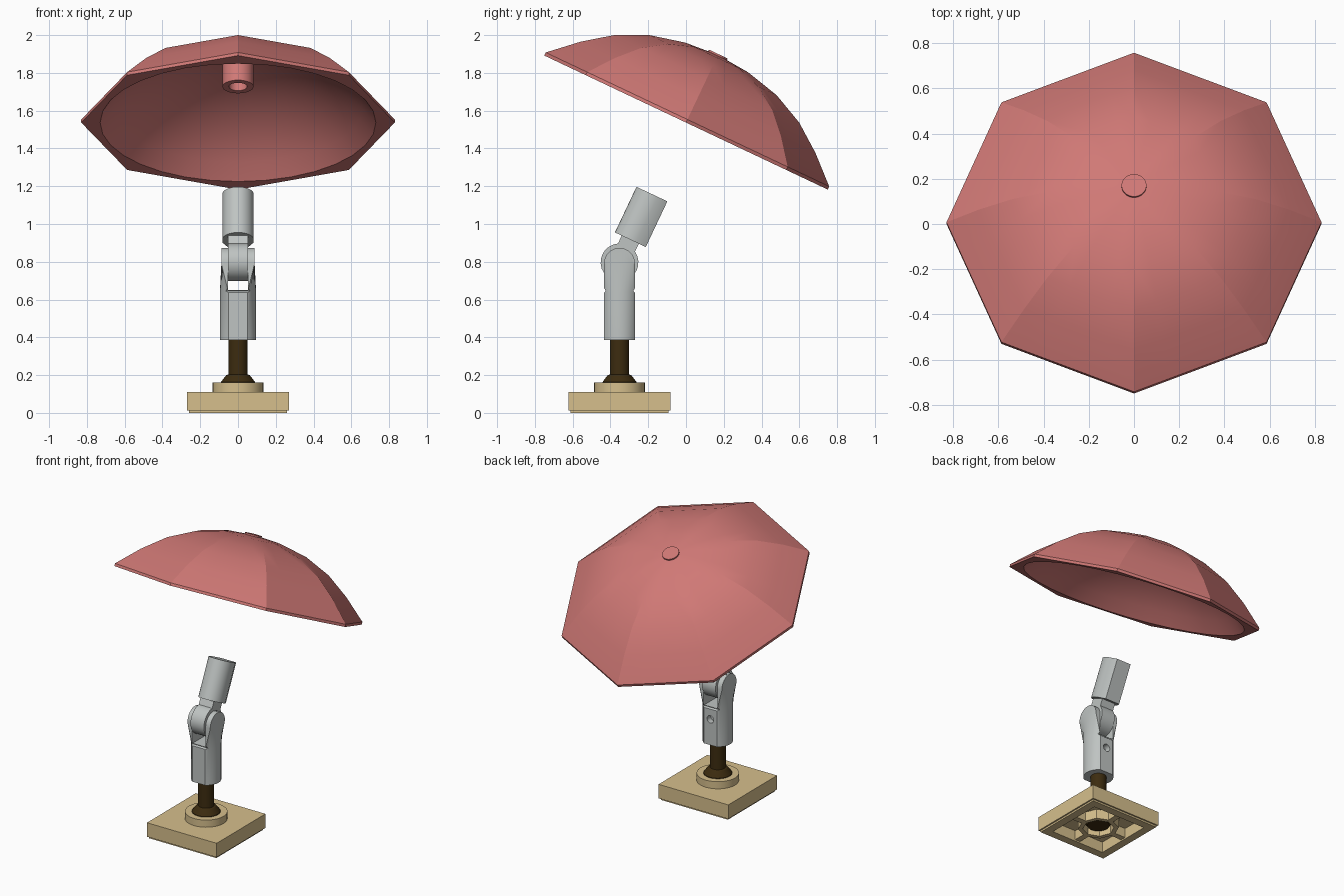
import bpy, bmesh, math

if "Cube" in bpy.data.objects:
    bpy.data.objects.remove(bpy.data.objects["Cube"], do_unlink=True)


def material(name, rgb):
    m = bpy.data.materials.new(name)
    m.use_nodes = True
    m.diffuse_color = (*rgb, 1)
    m.node_tree.nodes["Principled BSDF"].inputs["Base Color"].default_value = (*rgb, 1)
    return m


RED = material("faded red", (0.63, 0.19, 0.18))
GREY = material("light grey", (0.52, 0.55, 0.54))
TAN = material("tan", (0.67, 0.52, 0.265))
BROWN = material("dark brown", (0.046, 0.025, 0.005))

TILT = -math.radians(25.3)
POLE_Y = -0.352


def loft(name, rings, mat, loc=(0, 0, 0), tilt=0, angle=30, loop=False):
    """Skin equal-sized rings of points; cap the ends, or join last ring to first."""
    bm = bmesh.new()
    rows = [[bm.verts.new(p) for p in ring] for ring in rings]
    n = len(rows[0])
    pairs = list(zip(rows, rows[1:])) + ([(rows[-1], rows[0])] if loop else [])
    for a, b in pairs:
        for i in range(n):
            j = (i + 1) % n
            bm.faces.new((a[i], a[j], b[j], b[i]))
    if not loop:
        bm.faces.new(rows[0])
        bm.faces.new(rows[-1])
    bmesh.ops.recalc_face_normals(bm, faces=bm.faces)
    mesh = bpy.data.meshes.new(name)
    bm.to_mesh(mesh)
    bm.free()
    ob = bpy.data.objects.new(name, mesh)
    bpy.context.collection.objects.link(ob)
    ob.location, ob.rotation_euler.x = loc, tilt
    mesh.materials.append(mat)
    smooth(ob, angle)
    return ob


def smooth(ob, angle):
    bpy.ops.object.select_all(action="DESELECT")
    ob.select_set(True)
    bpy.context.view_layer.objects.active = ob
    bpy.ops.object.shade_smooth_by_angle(angle=math.radians(angle))


def lathe(name, profile, mat, n=32, **kw):
    rings = [[(r * math.cos(t), r * math.sin(t), z)
              for t in (math.tau * i / n for i in range(n))] for r, z in profile]
    return loft(name, rings, mat, **kw)


def prism(name, pts, lo, hi, mat, axis="z", **kw):
    place = (lambda a, b, h: (a, b, h)) if axis == "z" else (lambda a, b, h: (h, a, b))
    return loft(name, [[place(a, b, h) for a, b in pts] for h in (lo, hi)], mat, **kw)


def square(s, t=None):
    t = t or s
    return [(-s, -t), (s, -t), (s, t), (-s, t)]


def arc(r, start, end, n, cx=0, cy=0):
    steps = [math.radians(start + (end - start) * i / n) for i in range(n + 1)]
    return [(cx + r * math.cos(t), cy + r * math.sin(t)) for t in steps]


def boolean(ob, cutter, operation):
    """Apply a boolean and discard the cutter."""
    mod = ob.modifiers.new("cut", "BOOLEAN")
    mod.operation, mod.solver, mod.object = operation, "EXACT", cutter
    bpy.context.view_layer.update()
    new = bpy.data.meshes.new_from_object(ob.evaluated_get(bpy.context.evaluated_depsgraph_get()))
    ob.modifiers.clear()
    ob.data = new
    bpy.data.objects.remove(cutter, do_unlink=True)
    smooth(ob, 30)


# Canopy: octagonal outside, round hollow inside
def canopy_ring(r, z, octagonal, n=32):
    ring = []
    for i in range(n):
        t = math.tau * i / n
        k = 1
        if octagonal:
            k = math.cos(math.pi / 8) / math.cos(t % (math.pi / 4) - math.pi / 8)
        ring.append((r * k * math.cos(t), r * k * math.sin(t), z))
    return ring


outer = [(0.01, 0.395), (0.185, 0.381), (0.372, 0.336), (0.542, 0.256),
         (0.688, 0.148), (0.83, 0.018), (0.83, 0)]
RIM, DEPTH = 0.73, 0.35
bowl = (RIM ** 2 + DEPTH ** 2) / (2 * DEPTH)
inner = [(RIM * k, math.sqrt(bowl ** 2 - (RIM * k) ** 2) - bowl + DEPTH)
         for k in (1 - i / 10.2 for i in range(11))]
rings = [canopy_ring(r, z, True) for r, z in outer] + [canopy_ring(r, z, False) for r, z in inner]
canopy_at = dict(loc=(0, 0, 1.537), tilt=TILT)
loft("canopy", rings, RED, angle=16, **canopy_at)
lathe("canopy_cap", [(0.055, 0.37), (0.055, 0.401)], RED, **canopy_at)
lathe("canopy_socket", [(0.082, 0.36), (0.082, 0.21), (0.048, 0.21), (0.048, 0.33)], RED, **canopy_at)

# Lower pole clip: round column with flat front and back, widening into a squared fork
DEEP = 0.082
half = math.degrees(math.asin(DEEP / 0.096))
column = arc(0.096, -half, half, 10) + arc(0.096, 180 - half, 180 + half, 10)
fork = [(math.copysign(0.088, x), y) for x, y in column]
levels = ((column, 0.385), (column, 0.64), (fork, 0.79), (fork, 0.9))
pole_at = dict(loc=(0, POLE_Y, 0))
clip = loft("pole_clip", [[(x, y, z) for x, y in pts] for pts, z in levels], GREY, **pole_at)
side = [(-0.09, 0.37), (0.09, 0.37), (0.09, 0.63), (0.072, 0.645), (0.0815, 0.66)]
side += arc(0.0815, 0, 180, 16, cy=0.792) + [(-0.0815, 0.66), (-0.072, 0.645), (-0.09, 0.63)]
boolean(clip, prism("side_cutter", side, -0.2, 0.2, GREY, axis="x", **pole_at), "INTERSECT")
boolean(clip, prism("slot_cutter", square(0.053, 0.2), 0.65, 1, GREY, **pole_at), "DIFFERENCE")
hole = lathe("hole_cutter", [(0.026, -0.04), (0.026, 0.04)], GREY, n=20,
             loc=(0, POLE_Y + DEEP, 0.565), tilt=math.pi / 2)
boolean(clip, hole, "DIFFERENCE")

# Tilting upper pole: knuckle, neck and head
arm_at = dict(loc=(0, POLE_Y, 0.797), tilt=TILT)
prism("hinge_knuckle", arc(0.1, 0, 345, 23), -0.052, 0.052, GREY, axis="x", **arm_at)
prism("hinge_neck", square(0.052, 0.05), 0.05, 0.16, GREY, **arm_at)
head = [(0.055, 0.091), (-0.055, 0.091), (-0.083, 0.035)]
head += [(x, y * 1.08) for x, y in arc(0.083, 180, 360, 16)] + [(0.083, 0.035)]
prism("pole_head", head, 0.133, 0.4, GREY, **arm_at)

# Brown post with flared foot
lathe("post", [(0.07, 0.03), (0.09, 0.06), (0.09, 0.163), (0.078, 0.18),
               (0.062, 0.2), (0.051, 0.204), (0.051, 0.39)], BROWN, **pole_at)

# Base: collar, square plate with hollow underside, and stepped lip
lathe("base_collar", [(0.135, 0.1), (0.135, 0.16), (0.092, 0.16), (0.092, 0.1)],
      TAN, loop=True, **pole_at)
steps = [(0.26, 0), (0.26, 0.012), (0.27, 0.012), (0.27, 0.11), (0.01, 0.11),
         (0.01, 0.075), (0.205, 0.075), (0.205, 0)]
loft("base_plate", [[(x, y, z) for x, y in square(s)] for s, z in steps], TAN, loop=True, **pole_at)

# Underside ribs
lathe("underside_ring", [(0.13, 0.01), (0.13, 0.08), (0.1, 0.08), (0.1, 0.01)],
      TAN, n=8, loop=True, **pole_at)
for i, (dx, dy) in enumerate(((1, 0), (-1, 0), (0, 1), (0, -1))):
    size = square(0.05, 0.02) if dx else square(0.02, 0.05)
    prism(f"underside_rib_{i + 1}", size, 0.01, 0.08, TAN, loc=(dx * 0.163, POLE_Y + dy * 0.163, 0))
